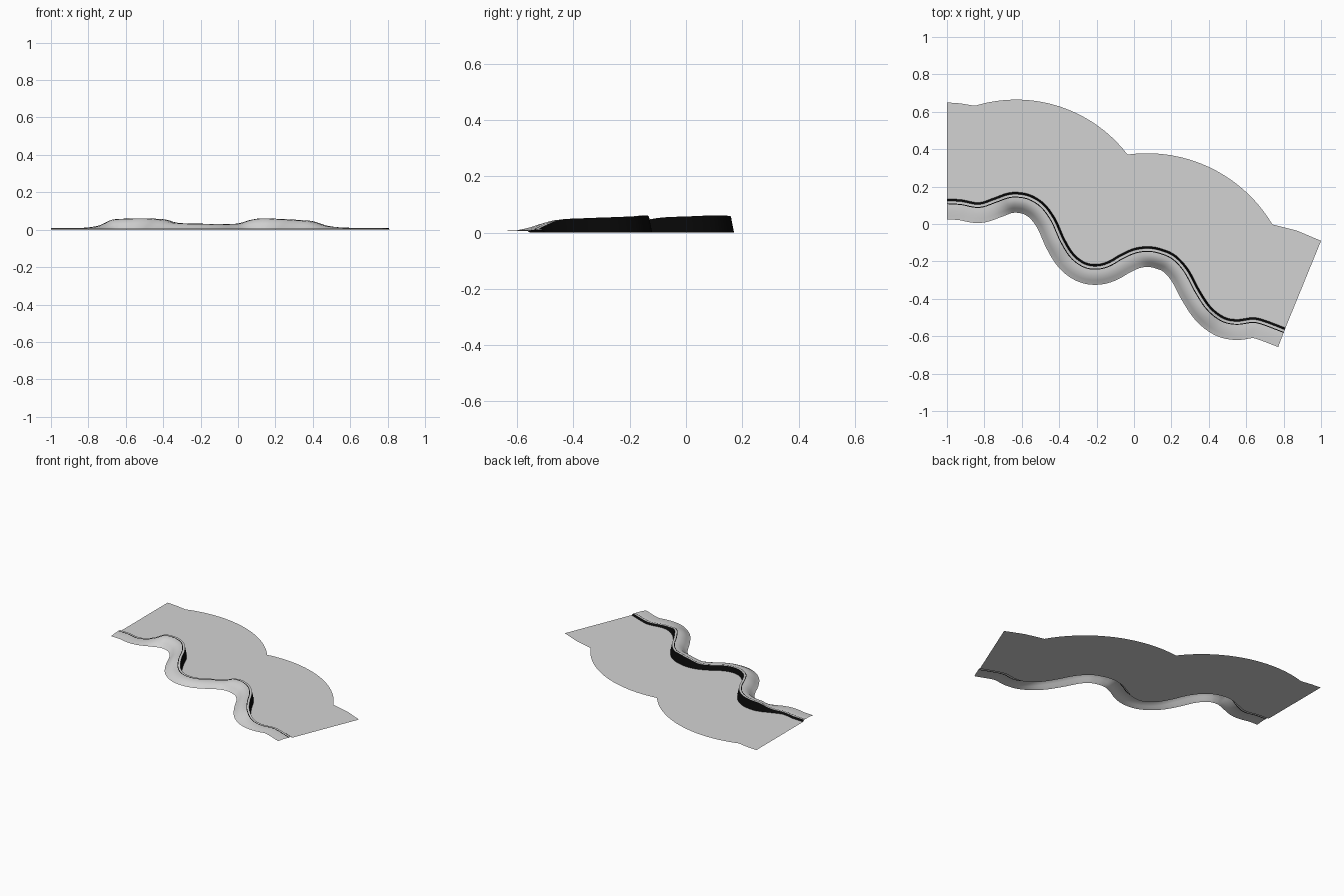
import bpy
import math
from mathutils import Vector

default_cube = bpy.data.objects.get("Cube")
if default_cube:
    bpy.data.objects.remove(default_cube, do_unlink=True)


def make_material(name, value):
    material = bpy.data.materials.new(name)
    material.use_nodes = True
    colour = (value, value, value, 1)
    material.diffuse_color = colour
    material.node_tree.nodes["Principled BSDF"].inputs["Base Color"].default_value = colour
    return material


light_grey = make_material("light grey", 0.65)
black = make_material("black", 0.003)


def make_object(name, vertices, faces, material, smooth=False):
    mesh = bpy.data.meshes.new(name)
    mesh.from_pydata(vertices, [], faces)
    mesh.materials.append(material)
    for polygon in mesh.polygons:
        polygon.use_smooth = smooth
    mesh.update()
    part = bpy.data.objects.new(name, mesh)
    bpy.context.scene.collection.objects.link(part)
    return part


def smooth_path(points, steps):
    """Catmull-Rom samples through the control points."""
    points = [Vector(p) for p in points]
    points = [2 * points[0] - points[1]] + points + [2 * points[-1] - points[-2]]
    samples = []
    for a, b, c, d in zip(points, points[1:], points[2:], points[3:]):
        for step in range(steps):
            t = step / steps
            samples.append(0.5 * (2 * b + (c - a) * t + (2 * a - 5 * b + 4 * c - d) * t ** 2
                                  + (3 * b - a - 3 * c + d) * t ** 3))
    return samples + [points[-2]]


# Winding wall line: x, y and crest height
crest = smooth_path([
    (-1, .135, .01), (-.92, .13, .01), (-.83, .115, .01), (-.75, .14, .022),
    (-.68, .165, .052), (-.62, .17, .058), (-.55, .155, .06), (-.48, .11, .061),
    (-.42, .03, .058), (-.37, -.08, .053), (-.32, -.16, .038), (-.26, -.205, .033),
    (-.2, -.215, .032), (-.14, -.2, .031), (-.07, -.16, .03), (0, -.13, .034),
    (.07, -.12, .053), (.14, -.13, .061), (.22, -.165, .058), (.29, -.24, .055),
    (.35, -.35, .051), (.41, -.44, .045), (.48, -.495, .022), (.55, -.51, .012),
    (.63, -.5, .01), (.69, -.51, .009), (.81, -.555, .008)], 6)

# Sideways directions pointing to the front of the path
sides = []
for i in range(len(crest)):
    along = crest[min(i + 1, len(crest) - 1)] - crest[max(i - 1, 0)]
    sides.append(Vector((along.y, -along.x, 0)).normalized())
sides[0] = Vector((0, -1, 0))

FOOT = 0.005


def sweep(name, section, material, smooth=True):
    """Strip along the wall line; section holds (offset, share of height, lift)."""
    vertices = []
    for point, side in zip(crest, sides):
        for offset, share, lift in section:
            place = point + side * offset
            place.z = FOOT + (point.z - FOOT) * share + lift
            vertices.append(place)
    n = len(section)
    faces = [(r * n + k, r * n + k + 1, (r + 1) * n + k + 1, (r + 1) * n + k)
             for r in range(len(crest) - 1) for k in range(n - 1)]
    faces = [face[::-1] for face in faces]
    return make_object(name, vertices, faces, material, smooth)


# Rear retaining wall, its cap and the front bank
WALL = 0.011
sweep("rear_wall", [(0, 0, -FOOT), (WALL, 1, 0)], black)
sweep("wall_cap", [(WALL, 1, 0), (.024, 1, 0)], light_grey)
sweep("cap_seam", [(.024, 1, 0), (.029, 1, -.001)], black)
sweep("front_bank", [(.029, 1, -.001), (.045, .96, 0), (.065, .82, 0),
                     (.085, .5, 0), (.1, .15, 0), (.11, 0, 0)], light_grey)


def arc(peak_x, peak_y, radius, start, end, steps=40):
    """Shallow circular arc with its highest point at the peak."""
    xs = [start + (end - start) * i / steps for i in range(steps + 1)]
    return [Vector((x, peak_y - radius + math.sqrt(radius ** 2 - (x - peak_x) ** 2), 0)) for x in xs]


# Flat ground sheet behind the wall with a scalloped rear edge
rear_edge = [Vector((-1, .65, 0)), Vector((-.93, .645, 0))]
rear_edge += arc(-.63, .665, .75, -.85, -.035)
rear_edge += arc(.07, .378, .78, -.03, .74)
rear_edge += [Vector((.87, -.035, 0)), Vector((1, -.09, 0))]
front_edge = [Vector((p.x, p.y, 0)) for p in crest]
outline = front_edge + rear_edge[::-1]
make_object("ground_sheet", outline, [tuple(range(len(outline)))], light_grey)
